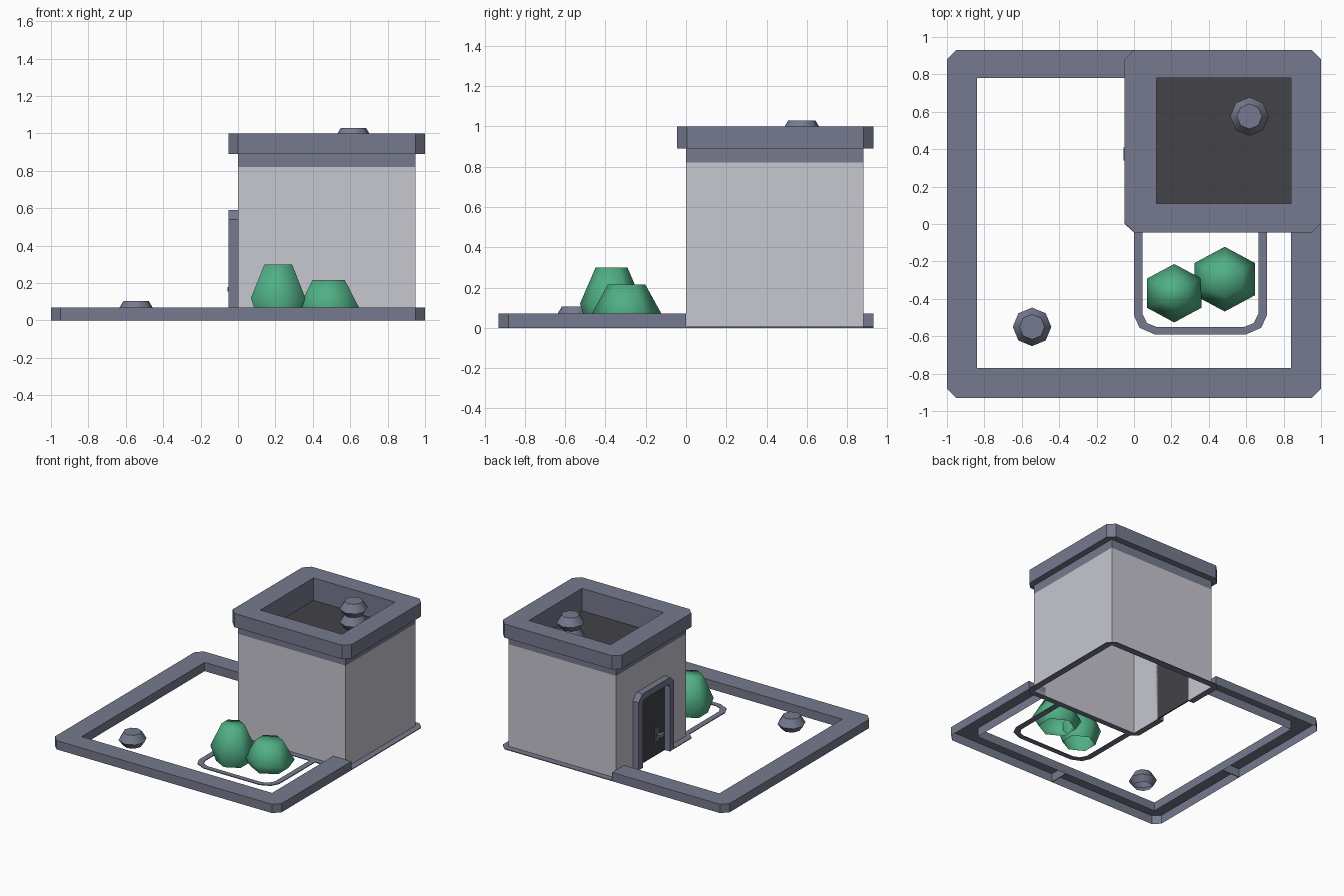
import bpy, bmesh, math
from mathutils import Matrix

if "Cube" in bpy.data.objects:
    bpy.data.objects.remove(bpy.data.objects["Cube"])


def material(name, rgb):
    m = bpy.data.materials.new(name)
    m.use_nodes = True
    m.diffuse_color = (*rgb, 1)
    m.node_tree.nodes["Principled BSDF"].inputs["Base Color"].default_value = (*rgb, 1)
    return m


TRIM = material("slate_trim", (0.18, 0.195, 0.27))
WALL = material("pale_wall", (0.57, 0.57, 0.63))
DARK = material("charcoal", (0.056, 0.054, 0.064))
GREEN = material("leaf_green", (0.08, 0.43, 0.235))


def finish(name, bm, mat, matrix=None):
    bmesh.ops.recalc_face_normals(bm, faces=bm.faces)
    if matrix:
        bm.transform(matrix)
    mesh = bpy.data.meshes.new(name)
    bm.to_mesh(mesh)
    bm.free()
    mesh.materials.append(mat)
    obj = bpy.data.objects.new(name, mesh)
    bpy.context.collection.objects.link(obj)
    return obj


def prism(name, loops, z0, z1, mat, top=True, bottom=True, matrix=None):
    """Extrude an outline, with optional hole loops, between two heights."""
    bm = bmesh.new()
    rims = {z0: [], z1: []}
    for loop in loops:
        low, high = ([bm.verts.new((x, y, z)) for x, y in loop] for z in (z0, z1))
        for i in range(len(loop)):
            j = (i + 1) % len(loop)
            bm.faces.new((low[i], low[j], high[j], high[i]))
            rims[z0].append(bm.edges.get((low[i], low[j])))
            rims[z1].append(bm.edges.get((high[i], high[j])))
    for z, wanted in ((z0, bottom), (z1, top)):
        if wanted:
            bmesh.ops.triangle_fill(bm, edges=rims[z], use_beauty=True)
    return finish(name, bm, mat, matrix)


def rect(x0, x1, y0, y1, c=0):
    """Rectangle outline, with corners cut by c."""
    if not c:
        return [(x0, y0), (x1, y0), (x1, y1), (x0, y1)]
    return [(x0 + c, y0), (x1 - c, y0), (x1, y0 + c), (x1, y1 - c),
            (x1 - c, y1), (x0 + c, y1), (x0, y1 - c), (x0, y0 + c)]


def box(name, x0, x1, y0, y1, z0, z1, mat):
    return prism(name, [rect(x0, x1, y0, y1)], z0, z1, mat)


def lathe(name, centre, profile, sides, mat, phase=0, sy=1):
    """Stack of polygon rings, closed on top and open below."""
    bm = bmesh.new()
    rings = []
    for r, z in profile:
        angles = [phase + 2 * math.pi * i / sides for i in range(sides)]
        rings.append([bm.verts.new((r * math.cos(a), sy * r * math.sin(a), z)) for a in angles])
    for a, b in zip(rings, rings[1:]):
        for i in range(sides):
            j = (i + 1) % sides
            bm.faces.new((a[i], a[j], b[j], b[i]))
    bm.faces.new(rings[-1])
    return finish(name, bm, mat, Matrix.Translation(centre))


def smooth(obj, angle):
    bpy.ops.object.select_all(action="DESELECT")
    obj.select_set(True)
    bpy.context.view_layer.objects.active = obj
    bpy.ops.object.shade_smooth_by_angle(angle=math.radians(angle))


# Hollow kerb around the plot, stopping at the building
kerb = [(1, 0), (1, -.88), (.95, -.93), (-.95, -.93), (-1, -.88), (-1, .88), (-.95, .93),
        (0, .93), (0, .78), (-.84, .78), (-.84, -.77), (.84, -.77), (.84, 0)]
prism("kerb", [kerb], 0, .07, TRIM, bottom=False)
box("kerb_divider_front", -.003, .003, -.925, -.775, 0, .068, TRIM)
box("kerb_divider_left", -.995, -.845, -.003, .003, 0, .068, TRIM)

# Building shell, trim band and overhanging parapet
BODY = rect(0, .95, 0, .88)
RECESS = rect(.12, .84, .11, .78)
prism("walls", [BODY], 0, .82, WALL, top=False, bottom=False)
prism("trim_band", [BODY, RECESS], .82, .89, TRIM, top=False)
prism("parapet", [rect(-.05, 1, -.045, .93, .05), RECESS], .89, 1, TRIM)
box("roof_floor", .1, .86, .09, .8, .812, .821, DARK)

# Thin plinth at the wall foot, open at the doorway
FOOT = .006
plinth = [(0, .67), (-.05, .67), (-.05, .88), (0, .93), (.95, .93), (1, .88), (1, 0),
          (.95, -.045), (0, -.045), (-.05, 0), (-.05, .22), (0, .22), (0, 0), (.95, 0),
          (.95, .88), (0, .88)]
prism("plinth", [plinth], 0, FOOT, TRIM)

# Door surround, panel and handle on the left-hand wall
SIDEWAYS = Matrix(((0, 0, 1, 0), (1, 0, 0, 0), (0, 1, 0, 0), (0, 0, 0, 1)))
surround = [(.22, 0), (.22, .54), (.27, .59), (.62, .59), (.67, .54), (.67, 0),
            (.615, 0), (.615, .52), (.595, .54), (.295, .54), (.275, .52), (.275, 0)]
prism("door_surround", [surround], -.05, 0, TRIM, matrix=SIDEWAYS)
box("door_panel", -.005, .004, .27, .62, 0, .545, DARK)
box("handle_plate", -.012, -.004, .355, .395, .11, .22, TRIM)
box("handle_stem", -.04, -.01, .365, .385, .158, .178, TRIM)
box("handle_lever", -.055, -.035, .34, .41, .155, .18, TRIM)

# Flat edging around the planting bed
left_edge = [(0, -.04), (0, -.49), (.03, -.555), (.11, -.59)]
left_inner = [(.045, -.04), (.045, -.48), (.07, -.53), (.12, -.55)]
flip = lambda pts: [(.71 - x, y) for x, y in reversed(pts)]
prism("bed_edging", [left_edge + flip(left_edge) + flip(flip(left_inner + flip(left_inner)))[::-1]],
      0, FOOT, TRIM)

# Bushes
for name, centre, profile in (
        ("bush_tall", (.215, -.37, 0), ((.125, 0), (.168, .12), (.085, .3))),
        ("bush_low", (.485, -.295, 0), ((.14, 0), (.186, .07), (.1, .215)))):
    bush = lathe(name, centre, profile, 6, GREEN, math.pi / 6, .93)
    smooth(bush, 80)

# Vents: one on the ground, two stacked on the roof
VENT = ((.07, 0), (.103, .045), (.067, .105))
for name, centre in (("ground_vent", (-.545, -.55, 0)),
                     ("roof_vent_lower", (.617, .575, .82)),
                     ("roof_vent_upper", (.617, .575, .925))):
    smooth(lathe(name, centre, VENT, 8, TRIM), 50)
